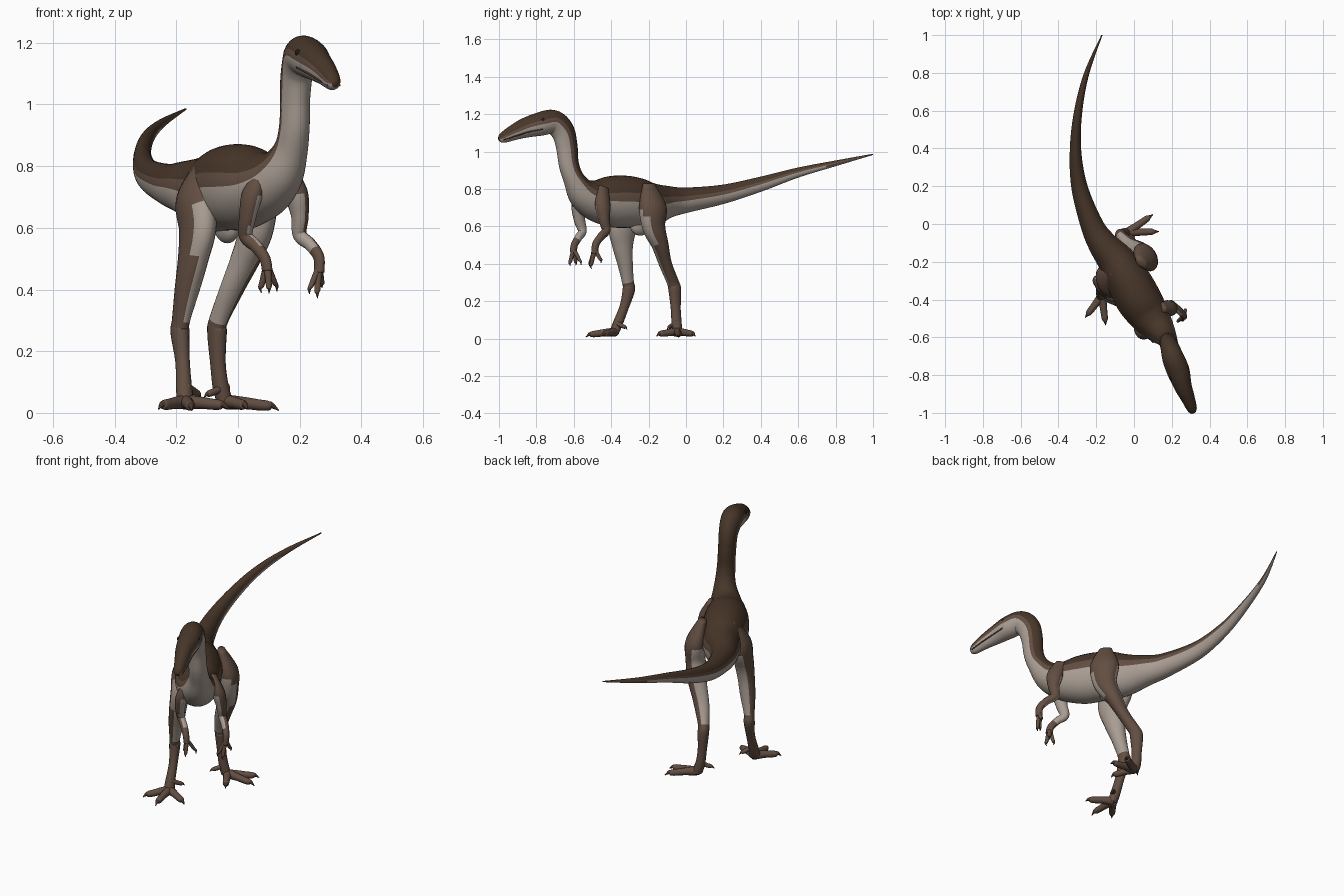
import bpy, bmesh, math
from mathutils import Vector

if "Cube" in bpy.data.objects:
    bpy.data.objects.remove(bpy.data.objects["Cube"])

FWD = Vector((0.52, -0.85, 0))     # heading of the trunk
LEFT = Vector((0.85, 0.52, 0))     # the animal's left side
DARK, MID, LIGHT, BLACK = 0, 1, 2, 3


def material(name, rgb):
    m = bpy.data.materials.new(name)
    m.diffuse_color = (*rgb, 1)
    m.use_nodes = True
    m.node_tree.nodes["Principled BSDF"].inputs["Base Color"].default_value = m.diffuse_color
    return m


MATS = [material("dark brown back", (0.064, 0.037, 0.022)),
        material("mid brown limbs", (0.122, 0.076, 0.054)),
        material("pale beige belly", (0.40, 0.34, 0.295)),
        material("near black", (0.015, 0.011, 0.009))]


def spline(pts, sub):
    """Catmull-Rom through control points of any dimension."""
    out = []
    for i in range(len(pts) - 1):
        a, b, c, d = (pts[max(i - 1, 0)], pts[i], pts[i + 1], pts[min(i + 2, len(pts) - 1)])
        for k in range(sub):
            t = k / sub
            out.append([0.5 * (2 * q + (r - p) * t + (2 * p - 5 * q + 4 * r - s) * t * t
                               + (3 * q - p - 3 * r + s) * t ** 3)
                        for p, q, r, s in zip(a, b, c, d)])
    out.append(list(pts[-1]))
    return out


def tube(name, pts, colour, sub=6, sides=20, bias=3.0):
    """Loft of ellipses; each point is x, y, z, half width, half height."""
    path = spline(pts, sub)
    bm = bmesh.new()
    rings, frames = [], []
    for i, p in enumerate(path):
        c = Vector(p[:3])
        t = (Vector(path[min(i + 1, len(path) - 1)][:3]) - Vector(path[max(i - 1, 0)][:3])).normalized()
        side = (Vector((t.x, t.y, 0)) + FWD * bias).cross(Vector((0, 0, 1))).normalized()
        up = side.cross(t).normalized()
        frames.append((c, side, up))
        w, h = max(p[3], 0.002), max(p[4], 0.002)
        rings.append([bm.verts.new(c + side * w * math.sin(2 * math.pi * k / sides)
                                   + up * h * math.cos(2 * math.pi * k / sides)) for k in range(sides)])
    for i in range(len(rings) - 1):
        c, side, up = frames[i]
        for k in range(sides):
            n = (k + 1) % sides
            f = bm.faces.new((rings[i][k], rings[i][n], rings[i + 1][n], rings[i + 1][k]))
            a = 2 * math.pi * (k + 0.5) / sides
            f.material_index = colour(c, side * math.sin(a) + up * math.cos(a), math.cos(a))
    for ring, (c, side, up) in ((rings[0], frames[0]), (rings[-1], frames[-1])):
        bm.faces.new(ring).material_index = colour(c, up, 0.5)
    bmesh.ops.recalc_face_normals(bm, faces=bm.faces)
    return finish(name, bm)


def finish(name, bm):
    for f in bm.faces:
        f.smooth = True
    me = bpy.data.meshes.new(name)
    bm.to_mesh(me)
    bm.free()
    for m in MATS:
        me.materials.append(m)
    ob = bpy.data.objects.new(name, me)
    bpy.context.collection.objects.link(ob)
    return ob


def ball(name, loc, radii, mat):
    bm = bmesh.new()
    bmesh.ops.create_uvsphere(bm, u_segments=20, v_segments=12, radius=1)
    for v in bm.verts:
        v.co = Vector(loc) + LEFT * v.co.x * radii[0] - FWD * v.co.y * radii[1] + Vector((0, 0, v.co.z * radii[2]))
    for f in bm.faces:
        f.material_index = mat
    return finish(name, bm)


# Colour rules: dark back, brown flank band, pale underside
def body_colour(c, d, u):
    if c.y > 0.75:
        hi, lo = 0.3, -0.6
    elif c.y > -0.12:
        hi, lo = 0.35, 0.0
    elif c.z < 0.82:
        hi, lo = 0.4, -0.08
    else:
        hi, lo = 0.3, 0.05
    return DARK if u > hi else MID if u > lo else LIGHT


def leg_colour(sign):
    def rule(c, d, u):
        out, front = d.dot(LEFT) * sign, d.dot(FWD)
        if c.z < 0.31 or c.z > 0.7:
            return MID
        if 0.52 < c.z < 0.67 and front > 0.6:
            return LIGHT
        return MID if out > 0.25 else LIGHT
    return rule


def arm_colour(sign):
    return lambda c, d, u: MID if c.z < 0.53 or d.dot(LEFT) * sign > 0.2 or c.z > 0.71 else LIGHT


# Tail, trunk, neck and head as one loft
tube("body", [
    (-.17, 1.0, .985, .003, .003), (-.25, .8, .937, .014, .015), (-.295, .6, .888, .022, .026),
    (-.31, .4, .826, .03, .039), (-.29, .2, .772, .043, .051), (-.225, 0, .74, .06, .068),
    (-.17, -.1, .73, .076, .088), (-.09, -.2, .715, .1, .125), (-.03, -.3, .73, .116, .138),
    (.025, -.4, .733, .12, .137), (.085, -.49, .742, .105, .11), (.135, -.555, .78, .08, .083),
    (.17, -.598, .85, .056, .058), (.183, -.626, .93, .048, .055), (.185, -.638, 1.03, .047, .06),
    (.192, -.66, 1.11, .05, .065), (.207, -.71, 1.157, .058, .065), (.235, -.78, 1.147, .06, .063),
    (.26, -.86, 1.126, .047, .053), (.285, -.92, 1.102, .037, .042), (.308, -.98, 1.073, .026, .028),
    (.316, -.999, 1.066, .012, .012)], body_colour, sub=8, sides=36, bias=0.3)
ball("pelvis_bump", (-.035, -.245, .605), (.035, .06, .055), LIGHT)

# Eyes and mouth lines
for s, n in ((1, "left"), (-1, "right")):
    e = Vector((.238, -.79, 1.168)) + LEFT * s * .052
    ball(n + "_eye", e, (.008, .012, .011), BLACK)
    side = Vector((.9, .42, 0)) * s
    line = [(Vector((x, y, z)) + side * w) for x, y, z, w in
            ((.311, -.985, 1.062, .021), (.285, -.92, 1.084, .034), (.26, -.86, 1.104, .043), (.238, -.79, 1.12, .053))]
    tube(n + "_mouth_line", [(*p, .0035, .0035) for p in line], lambda c, d, u: DARK, sides=8)

# Legs
tube("right_leg", [
    (-.1, -.27, .83, .02, .035), (-.138, -.295, .71, .055, .085), (-.13, -.335, .6, .052, .085),
    (-.145, -.338, .5, .046, .06), (-.165, -.325, .4, .04, .042), (-.185, -.31, .3, .028, .033),
    (-.188, -.306, .26, .029, .035), (-.18, -.33, .17, .023, .026), (-.175, -.365, .08, .026, .027),
    (-.17, -.385, .03, .03, .024)], leg_colour(-1))
tube("left_leg", [
    (.035, -.2, .83, .02, .035), (.06, -.178, .71, .055, .08), (.06, -.172, .6, .052, .066),
    (.025, -.138, .5, .05, .045), (-.02, -.11, .4, .042, .033), (-.063, -.07, .3, .03, .033),
    (-.068, -.06, .26, .03, .036), (-.065, -.055, .16, .024, .028), (-.055, -.05, .08, .026, .028),
    (-.04, -.045, .03, .028, .024)], leg_colour(1))


def digit(name, base, tip, r, lift):
    """Tapered toe or finger with a dark claw at its end."""
    a, b = Vector(base), Vector(tip)
    d = (b - a).normalized()
    side = d.cross(Vector((0, 0, 1))).normalized()
    arch = side.cross(d)
    pts = []
    for t, k, bow in ((0, 1.05, 0), (.35, .85, .5), (.6, .78, .6), (.78, .7, .8), (.86, .42, 1), (1, .06, 0)):
        p = a.lerp(b, t) + arch * lift * bow
        pts.append((*p, r * k, r * k))
    limit = (b - a).length * 0.83
    # Own frame: ring loft along the digit's direction
    global FWD
    old, FWD = FWD, (Vector((d.x, d.y, 0)) if abs(d.z) < 0.8 else FWD)
    tube(name, pts, lambda c, n, u: DARK if (c - a).length > limit else MID, sub=4, sides=12)
    FWD = old


# Toes, with a small raised rear toe on each foot
FEET = {"right": ((-.17, -.38, .035), [(-.258, -.495, .012), (-.15, -.535, .008), (-.03, -.445, .012)], (-.12, -.315, .05)),
        "left": ((-.035, -.045, .035), [(.1, .05, .012), (.132, -.04, .008), (.03, -.157, .012)], (-.11, -.1, .05))}
for n, (base, tips, rear) in FEET.items():
    for i, tip in enumerate(tips):
        digit(f"{n}_toe_{i + 1}", base, tip, .023, .012)
    digit(n + "_rear_toe", (base[0], base[1], .085), rear, .015, .006)

# Arms
tube("left_arm", [
    (.145, -.44, .81, .02, .03), (.185, -.445, .72, .036, .045), (.2, -.438, .64, .028, .032),
    (.2, -.428, .578, .022, .025), (.235, -.455, .545, .02, .021), (.262, -.482, .505, .017, .02),
    (.263, -.488, .455, .016, .02)], arm_colour(1), sides=16)
tube("right_arm", [
    (.085, -.54, .81, .02, .03), (.05, -.57, .72, .034, .042), (.032, -.57, .64, .027, .032),
    (.025, -.555, .575, .022, .025), (.058, -.575, .54, .02, .021), (.087, -.597, .5, .017, .02),
    (.095, -.602, .46, .016, .02)], arm_colour(-1), sides=16)

# Fingers
HANDS = {"left": ((.263, -.487, .47), [(.232, -.515, .385), (.258, -.505, .372), (.272, -.455, .405)]),
         "right": ((.095, -.6, .475), [(.076, -.59, .39), (.1, -.618, .388), (.126, -.562, .393)])}
for n, (base, tips) in HANDS.items():
    for i, tip in enumerate(tips):
        digit(f"{n}_finger_{i + 1}", base, tip, .013, .008)
